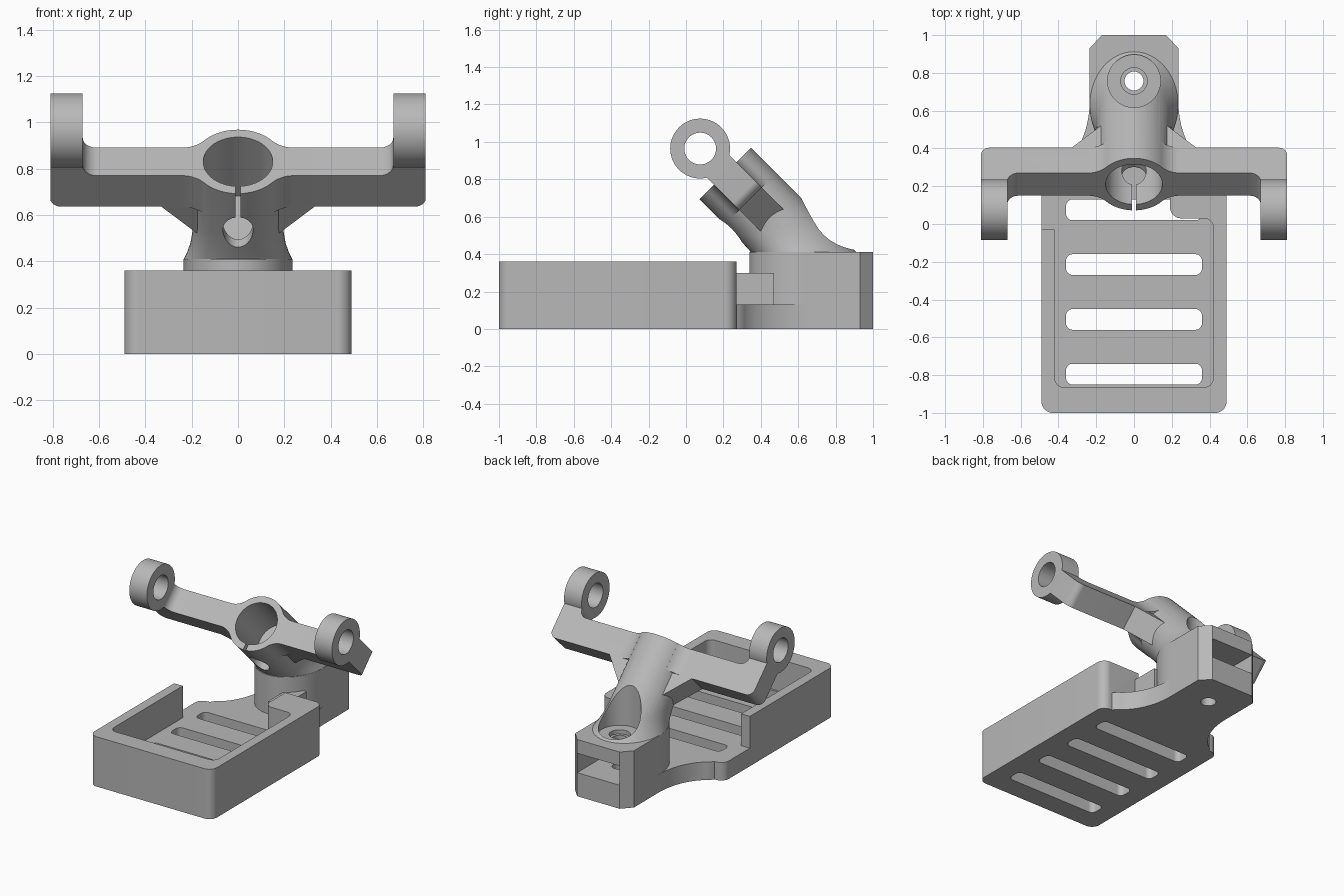
import bpy, bmesh, math
from mathutils import Matrix, Vector

if "Cube" in bpy.data.objects:
    bpy.data.objects.remove(bpy.data.objects["Cube"], do_unlink=True)

grey = bpy.data.materials.new("plain grey")
grey.use_nodes = True
COLOUR = (0.48, 0.48, 0.48, 1)
grey.diffuse_color = COLOUR
grey.node_tree.nodes["Principled BSDF"].inputs["Base Color"].default_value = COLOUR

SOCKET = Matrix.Translation((0, 0.21, 0.83)) @ Matrix.Rotation(math.radians(45), 4, 'X')
UPRIGHT = Matrix.Rotation(math.radians(90), 4, 'X')
SIDEWAYS = Matrix.Rotation(math.radians(90), 4, 'Y')


def loft(name, rings, matrix=Matrix()):
    """Closed solid through a list of equally long point rings."""
    bm = bmesh.new()
    loops = [[bm.verts.new(p) for p in ring] for ring in rings]
    for low, high in zip(loops, loops[1:]):
        for i in range(len(low)):
            j = (i + 1) % len(low)
            bm.faces.new((low[i], low[j], high[j], high[i]))
    bm.faces.new(loops[0][::-1])
    bm.faces.new(loops[-1])
    bm.transform(matrix)
    bmesh.ops.recalc_face_normals(bm, faces=bm.faces)
    mesh = bpy.data.meshes.new(name)
    bm.to_mesh(mesh)
    bm.free()
    mesh.materials.append(grey)
    obj = bpy.data.objects.new(name, mesh)
    bpy.context.scene.collection.objects.link(obj)
    return obj


def prism(name, outline, low, high, matrix=Matrix()):
    return loft(name, [[(x, y, z) for x, y in outline] for z in (low, high)], matrix)


def ellipse(cx, cy, a, b, n=64):
    return [(cx + a * math.cos(2 * math.pi * i / n), cy + b * math.sin(2 * math.pi * i / n))
            for i in range(n)]


def rounded(corners, steps=8):
    """Outline from (x, y, radius) corners."""
    out = []
    for i, (x, y, r) in enumerate(corners):
        p = Vector((x, y))
        if r == 0:
            out.append((x, y))
            continue
        a = (Vector(corners[i - 1][:2]) - p).normalized()
        b = (Vector(corners[(i + 1) % len(corners)][:2]) - p).normalized()
        half = a.angle(b) / 2
        c = p + (a + b).normalized() * r / math.sin(half)
        start, end = p + a * r / math.tan(half) - c, p + b * r / math.tan(half) - c
        for k in range(steps + 1):
            q = c + start.lerp(end, k / steps).normalized() * r
            out.append((q.x, q.y))
    return out


def box(x0, x1, y0, y1, r=0):
    return rounded([(x0, y0, r), (x1, y0, r), (x1, y1, r), (x0, y1, r)])


def combine(target, others, operation):
    bpy.context.view_layer.objects.active = target
    for other in others:
        mod = target.modifiers.new(operation.lower(), 'BOOLEAN')
        mod.operation, mod.solver, mod.object = operation, 'EXACT', other
        bpy.ops.object.modifier_apply(modifier=mod.name)
        bpy.data.objects.remove(other, do_unlink=True)


# Tray floor with flanges sweeping in to the rear block
flare = [(0.495 - 0.26 * math.cos(t), 0.65 - 0.38 * math.sin(t))
         for t in [math.radians(68 - 68 * i / 14) for i in range(15)]]
right_edge = [(0.49, -1, 0.06), (0.49, 0.27, 0.06), (0.415, 0.27, 0)] + [(x, y, 0) for x, y in flare]
left_edge = [(-x, y, r) for x, y, r in reversed(right_edge)]
tray = prism("tray", rounded(right_edge + left_edge), 0, 0.13)

# Tray walls: short on one side, hooked around the rear corner on the other
walls = prism("walls", rounded([
    (-0.49, -0.03, 0), (-0.49, -1, 0.06), (0.49, -1, 0.06), (0.49, 0.27, 0.06),
    (0.19, 0.27, 0), (0.19, 0.03, 0.06), (0.42, 0.03, 0.05), (0.42, -0.865, 0.05),
    (-0.42, -0.865, 0.05), (-0.42, -0.03, 0)]), 0.06, 0.36)
web = prism("web", box(0.1, 0.22, 0.2, 0.47), 0.05, 0.3)
combine(tray, [walls, web], 'UNION')
combine(tray, [prism("vent", box(-0.36, 0.36, y, y + 0.11, 0.035), -0.1, 0.1301)
               for y in (-0.85, -0.56, -0.27, 0.02)], 'DIFFERENCE')

# Rear block: rounded front, chamfered back corners
front = [(0.235 * math.cos(t), 0.63 + 0.29 * math.sin(t))
         for t in [math.pi + math.pi * i / 32 for i in range(33)]]
bracket = prism("bracket", front + [(0.235, 0.93), (0.17, 1), (-0.17, 1), (-0.235, 0.93)], 0, 0.41)

# Neck flaring from the block into the tilted tube
neck = loft("neck", [[(x, y, z) for x, y in ellipse(0, 1.04 - z, a, b)] for z, a, b in (
    (0.38, 0.234, 0.282), (0.41, 0.234, 0.282), (0.44, 0.219, 0.279),
    (0.48, 0.205, 0.277), (0.55, 0.193, 0.273))])
tube = prism("tube", ellipse(0, 0, 0.195, 0.195), -0.72, 0, SOCKET)

# Crossbar with upturned ends and gussets, and the collar that blends it to the tube
half_bar = [(0.17, -0.36, 0), (0.33, -0.19, 0), (0.81, -0.19, 0.05), (0.81, 0.19, 0),
            (0.67, 0.19, 0), (0.67, 0, 0.06)]
bar = prism("bar", rounded(half_bar + [(-x, y, r) for x, y, r in reversed(half_bar)]),
            -0.085, 0.085, SOCKET @ UPRIGHT)
R = 0.13
cy = 0.085 + R
cx = math.sqrt((0.195 + R) ** 2 - cy ** 2)
first = math.atan2(-cy, -cx) + 2 * math.pi
quarter = [(cx + R * math.cos(t), cy + R * math.sin(t))
           for t in [first + (1.5 * math.pi - first) * i / 10 for i in range(11)]]
upper = quarter[::-1] + [(-x, y) for x, y in quarter]
collar = prism("collar", upper + [(x, -y) for x, y in reversed(upper)], -0.19, 0, SOCKET)

# Ring lugs at the bar ends
lugs, lug_holes = [], []
for side in (-1, 1):
    place = SOCKET @ Matrix.Translation((side * 0.74, 0, 0.19)) @ SIDEWAYS
    lugs.append(prism("lug", ellipse(0, 0, 0.16, 0.16), -0.07, 0.07, place))
    lug_holes.append(prism("lug_hole", ellipse(0, 0, 0.085, 0.085, 48), -0.2, 0.2, place))
combine(bracket, [neck, tube, bar, collar] + lugs, 'UNION')

# Bore, clamp slit and relief hole, screw recess and nut slot
combine(bracket, lug_holes + [
    prism("bore", ellipse(0, 0, 0.15, 0.15), -0.36, 0.1, SOCKET),
    prism("slit", box(-0.01, 0.01, -0.3, -0.1), -0.2, 0.1, SOCKET),
    prism("relief", ellipse(0, -0.235, 0.065, 0.09, 40), 0.08, 0.3, SOCKET @ UPRIGHT),
    prism("recess", ellipse(0, 0.757, 0.14, 0.14), 0.4, 1.2),
    prism("nut_slot", box(-0.17, 0.17, 0.6, 1.1), 0.17, 0.31),
    prism("screw_seat", ellipse(0, 0.757, 0.07, 0.07, 40), 0.37, 0.5),
    prism("screw_hole", ellipse(0, 0.757, 0.05, 0.05, 40), -0.1, 0.5)], 'DIFFERENCE')

# Smooth curved faces, keep edges crisp
for obj in (tray, bracket):
    bpy.ops.object.select_all(action='DESELECT')
    obj.select_set(True)
    bpy.context.view_layer.objects.active = obj
    bpy.ops.object.shade_smooth_by_angle(angle=math.radians(30))
